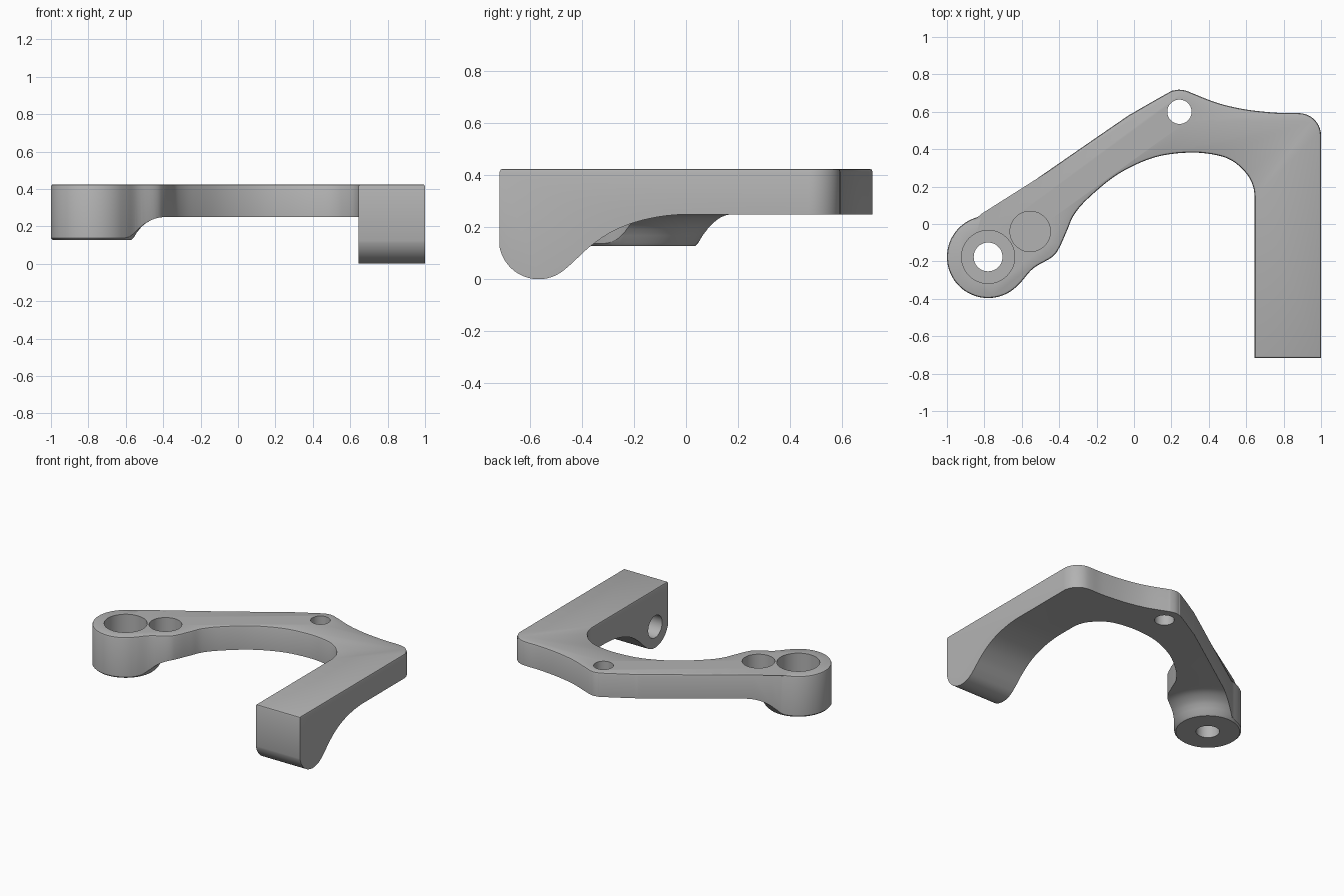
import bpy, bmesh, math
from mathutils import Vector

if "Cube" in bpy.data.objects:
    bpy.data.objects.remove(bpy.data.objects["Cube"])

TOP, PLATE = 0.425, 0.25
BOSS = (-0.78, -0.176)


def spline(pts, n=5):
    """Catmull-Rom curve through points."""
    p = [Vector(q) for q in pts]
    p = [2 * p[0] - p[1]] + p + [2 * p[-1] - p[-2]]
    out = []
    for i in range(1, len(p) - 2):
        a, b, c, d = p[i - 1:i + 3]
        for k in range(n):
            t = k / n
            out.append(tuple(0.5 * (2 * b + (c - a) * t + (2 * a - 5 * b + 4 * c - d) * t ** 2
                                    + (3 * b - a - 3 * c + d) * t ** 3)))
    return out + [tuple(p[-2])]


def arc(c, r, a0, a1, n):
    return [(c[0] + r * math.cos(math.radians(a0 + (a1 - a0) * i / n)),
             c[1] + r * math.sin(math.radians(a0 + (a1 - a0) * i / n))) for i in range(n + 1)]


def inset(pts, d):
    """Offset a counterclockwise outline inward with mitred corners."""
    out = []
    for i, q in enumerate(pts):
        q, a, b = Vector(q), Vector(pts[i - 1]), Vector(pts[(i + 1) % len(pts)])
        u, v = (q - a).normalized(), (b - q).normalized()
        nu, nv = Vector((-u.y, u.x)), Vector((-v.y, v.x))
        out.append(tuple(q + (nu + nv) * d / (1 + nu.dot(nv))))
    return out


def loft(name, rings):
    """Closed solid through rings of equal point count, capped at both ends."""
    bm = bmesh.new()
    loops = [[bm.verts.new(p) for p in ring] for ring in rings]
    n = len(rings[0])
    for lo, hi in zip(loops, loops[1:]):
        for i in range(n):
            bm.faces.new((lo[i], lo[(i + 1) % n], hi[(i + 1) % n], hi[i]))
    bm.faces.new(loops[0][::-1])
    bm.faces.new(loops[-1])
    bmesh.ops.recalc_face_normals(bm, faces=bm.faces)
    if bm.calc_volume(signed=True) < 0:
        bmesh.ops.reverse_faces(bm, faces=bm.faces)
    me = bpy.data.meshes.new(name)
    bm.to_mesh(me)
    bm.free()
    ob = bpy.data.objects.new(name, me)
    bpy.context.scene.collection.objects.link(ob)
    return ob


def prism(name, pts, lo, hi, axis='z'):
    put = (lambda p, h: (p[0], p[1], h)) if axis == 'z' else (lambda p, h: (h, p[0], p[1]))
    return loft(name, [[put(p, h) for p in pts] for h in (lo, hi)])


def measure(me):
    """Volume and whether the mesh is closed."""
    bm = bmesh.new()
    bm.from_mesh(me)
    result = bm.calc_volume(), all(e.is_manifold for e in bm.edges)
    bm.free()
    return result


def boolean(target, tool, op):
    """Apply a boolean, taking the first solver that gives a sound solid."""
    before = measure(target.data)[0]
    m = target.modifiers.new("cut", 'BOOLEAN')
    m.operation, m.object = op, tool
    best = None
    for solver in ('EXACT', 'MANIFOLD', 'FLOAT'):
        try:
            m.solver = solver
        except TypeError:
            continue
        bpy.context.view_layer.update()
        dg = bpy.context.evaluated_depsgraph_get()
        me = bpy.data.meshes.new_from_object(target.evaluated_get(dg), depsgraph=dg)
        vol, closed = measure(me)
        good = vol > before + 1e-6 if op == 'UNION' else before * 0.1 < vol < before - 1e-6
        if good and (closed or best is None):
            best = me
            if closed:
                break
    target.modifiers.remove(m)
    if best:
        target.data = best
    bpy.data.objects.remove(tool)


# Plan outline: arm corner, wavy back edge, round boss, inner arch
outline = [(1, -0.717)] + arc((0.88, 0.473), 0.12, 0, 90, 10)
outline += spline([(0.86, 0.594), (0.76, 0.595), (0.6, 0.612), (0.45, 0.646), (0.31, 0.7),
                   (0.28, 0.712), (0.243, 0.718), (0.21, 0.713), (0.18, 0.7), (0, 0.597),
                   (-0.1, 0.532), (-0.75, 0.083), (-0.80, 0.052), (-0.84, 0.036)])
outline += arc(BOSS, 0.22, 113, 318, 40)
outline += spline([(-0.6, -0.306), (-0.537, -0.236), (-0.44, -0.178), (-0.4, -0.128), (-0.356, -0.03),
                   (-0.32, 0.05), (-0.24, 0.142), (-0.08, 0.27), (0.11, 0.356), (0.297, 0.382),
                   (0.447, 0.367), (0.537, 0.33), (0.607, 0.262), (0.637, 0.2), (0.645, 0.15)])
outline += [(0.645, -0.717)]

# Body with a small rounded top edge
rim = [(0, -0.1), (0, TOP - 0.012), (0.0035, TOP - 0.0035), (0.012, TOP)]
bracket = loft("bracket", [[(x, y, z) for x, y in inset(outline, d)] for d, z in rim])

# Envelope of the underside: flat plate, hooked arm, flared boss
envelope = prism("envelope", [(-1.3, -1), (1.3, -1), (1.3, 1), (-1.3, 1)], PLATE, 0.7)
arm = [(-0.72, 0.5)] + arc((-0.567, 0.153), 0.153, 180, 310, 24)
arm += spline([(-0.44, 0.06), (-0.37, 0.125), (-0.29, 0.18), (-0.2, 0.218), (-0.1, 0.241), (0, 0.251)])
arm += [(0.05, 0.26), (0.05, 0.5)]
boolean(envelope, prism("arm_profile", arm, 0.55, 1.2, 'x'), 'UNION')

flare = [(0.21, 0.127), (0.223, 0.14)]
flare += spline([(0.24, 0.168), (0.27, 0.203), (0.31, 0.23), (0.35, 0.245), (0.4, 0.251)], 3)
flare += [(0.4, 0.35)]
boss = loft("boss_flare", [[(x, y, z) for x, y in arc(BOSS, r, 0, 360, 72)[:-1]] for r, z in flare])
boolean(envelope, boss, 'UNION')
boolean(bracket, envelope, 'INTERSECT')


def hole(c, r, lo, hi, axis='z'):
    boolean(bracket, prism("hole_cutter", arc(c, r, 0, 360, 48)[:-1], lo, hi, axis), 'DIFFERENCE')


# Holes: boss counterbore and bore, round pocket, apex hole, blind hole in arm
hole(BOSS, 0.142, 0.225, 0.6)
hole(BOSS, 0.077, -0.1, 0.6)
hole((-0.555, -0.04), 0.108, 0.3, 0.6)
hole((0.243, 0.6), 0.065, -0.1, 0.6)
hole((-0.567, 0.153), 0.08, 0.5, 0.88, 'x')

# Single grey finish, smooth with sharp edges kept
mat = bpy.data.materials.new("plain grey")
mat.diffuse_color = (0.45, 0.45, 0.45, 1)
mat.use_nodes = True
mat.node_tree.nodes["Principled BSDF"].inputs["Base Color"].default_value = mat.diffuse_color
bracket.data.materials.clear()
bracket.data.materials.append(mat)
for p in bracket.data.polygons:
    p.material_index = 0
bpy.context.view_layer.update()
bpy.ops.object.select_all(action='DESELECT')
bracket.select_set(True)
bpy.context.view_layer.objects.active = bracket
bpy.ops.object.shade_smooth_by_angle(angle=math.radians(30))
